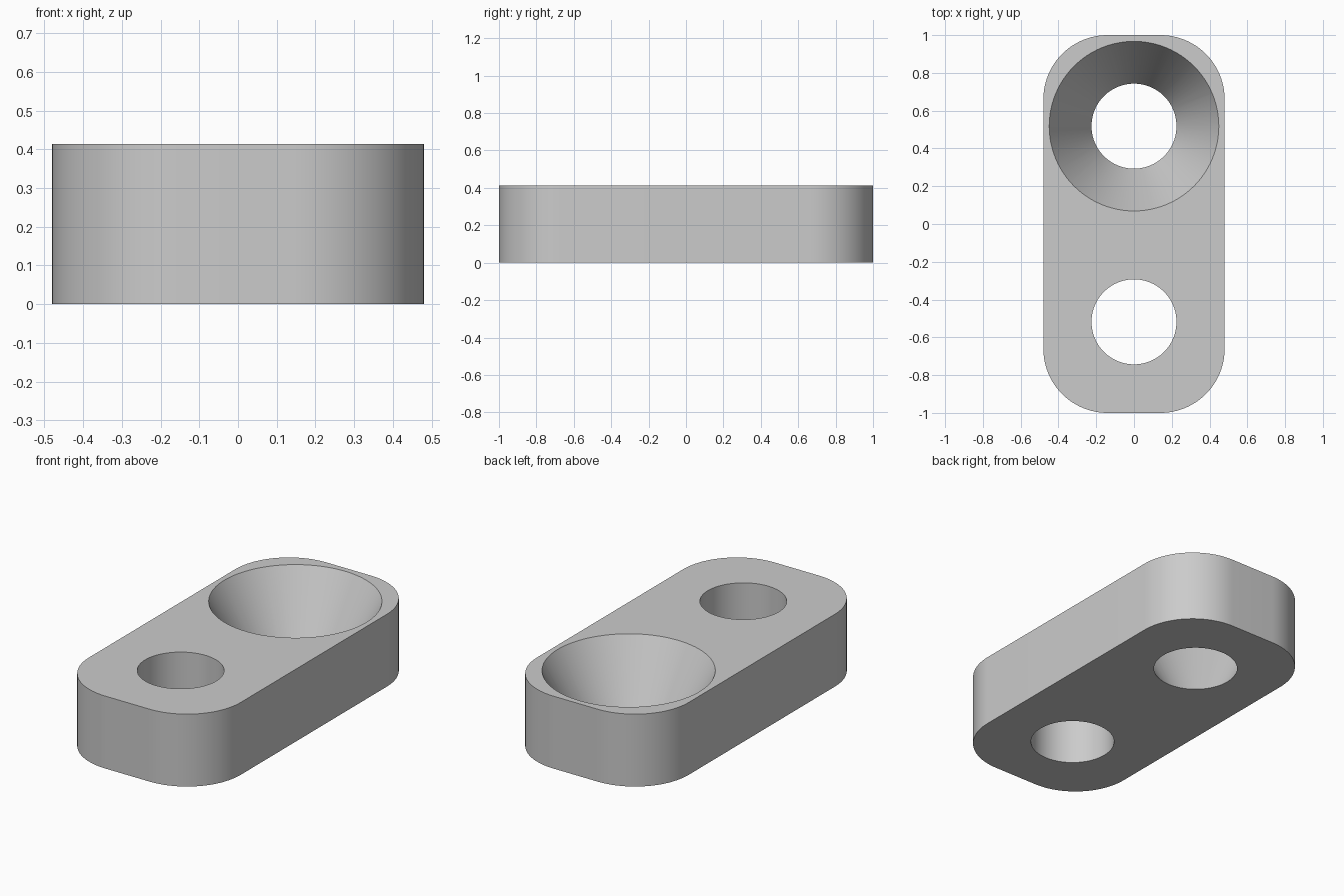
import bpy
import bmesh
from math import cos, sin, pi

HALF_W, HALF_L, HEIGHT = 0.48, 1.0, 0.414
CORNER_R = 0.34
HOLE_R, SINK_R, HOLE_Y = 0.225, 0.449, 0.518

cube = bpy.data.objects.get("Cube")
if cube:
    bpy.data.objects.remove(cube, do_unlink=True)

grey = bpy.data.materials.new("plain grey")
grey.use_nodes = True
colour = (0.6, 0.6, 0.6, 1)
grey.diffuse_color = colour
grey.node_tree.nodes["Principled BSDF"].inputs["Base Color"].default_value = colour


def add_object(name, bm):
    bmesh.ops.recalc_face_normals(bm, faces=bm.faces)
    mesh = bpy.data.meshes.new(name)
    bm.to_mesh(mesh)
    bm.free()
    mesh.materials.append(grey)
    obj = bpy.data.objects.new(name, mesh)
    bpy.context.collection.objects.link(obj)
    return obj


def rounded_plate(name, steps=24):
    """Rounded rectangle outline extruded upwards."""
    bm = bmesh.new()
    outline = []
    for quarter, (sx, sy) in enumerate([(1, 1), (-1, 1), (-1, -1), (1, -1)]):
        for i in range(steps + 1):
            a = (quarter + i / steps) * pi / 2
            outline.append(bm.verts.new((sx * (HALF_W - CORNER_R) + CORNER_R * cos(a),
                                         sy * (HALF_L - CORNER_R) + CORNER_R * sin(a), 0)))
    base = bm.faces.new(outline)
    top = bmesh.ops.extrude_face_region(bm, geom=[base])["geom"]
    bmesh.ops.translate(bm, vec=(0, 0, HEIGHT),
                        verts=[v for v in top if isinstance(v, bmesh.types.BMVert)])
    return add_object(name, bm)


def hole_cutter(name, y, top_radius):
    """Cone or cylinder, overshooting both faces along its own slope."""
    over = 0.1
    grow = (top_radius - HOLE_R) * over
    bm = bmesh.new()
    bmesh.ops.create_cone(bm, cap_ends=True, segments=96,
                          radius1=HOLE_R - grow, radius2=top_radius + grow,
                          depth=HEIGHT * (1 + 2 * over))
    bmesh.ops.translate(bm, vec=(0, y, HEIGHT / 2), verts=bm.verts)
    cutter = add_object(name, bm)
    cutter.hide_render = True
    return cutter


plate = rounded_plate("plate")
bpy.context.view_layer.objects.active = plate
plate.select_set(True)

# Straight hole at the front, full-depth countersink at the back
for cutter in (hole_cutter("straight_hole_cutter", -HOLE_Y, HOLE_R),
               hole_cutter("countersink_cutter", HOLE_Y, SINK_R)):
    mod = plate.modifiers.new(cutter.name, "BOOLEAN")
    mod.operation = "DIFFERENCE"
    mod.solver = "EXACT"
    mod.object = cutter
    bpy.ops.object.modifier_apply(modifier=mod.name)
    bpy.data.objects.remove(cutter, do_unlink=True)

bpy.ops.object.select_all(action="DESELECT")
plate.select_set(True)
bpy.ops.object.shade_smooth_by_angle(angle=pi / 6)
